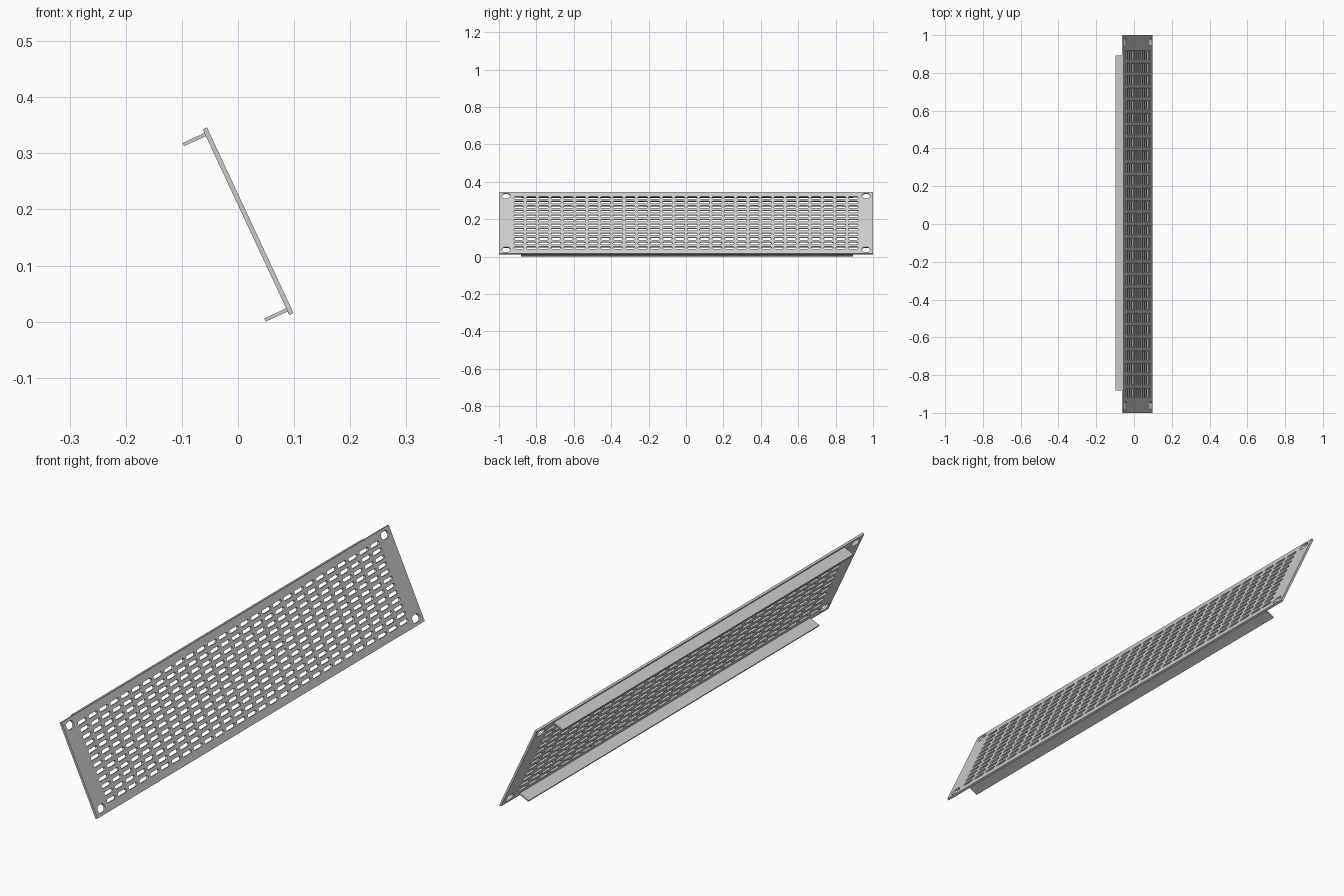
import bpy, bmesh, math
from mathutils import Matrix

if "Cube" in bpy.data.objects:
    bpy.data.objects.remove(bpy.data.objects["Cube"])

TILT = math.radians(-25)
PLACE = Matrix.Translation((0.018, 0, 0.179)) @ Matrix.Rotation(TILT, 4, 'Y')
THICK, HEIGHT = 0.0084, 0.365


def make_object(name, bm):
    bmesh.ops.recalc_face_normals(bm, faces=bm.faces)
    mesh = bpy.data.meshes.new(name)
    bm.to_mesh(mesh)
    bm.free()
    ob = bpy.data.objects.new(name, mesh)
    bpy.context.collection.objects.link(ob)
    ob.matrix_world = PLACE
    return ob


def box(name, x0, x1, y0, y1, z0, z1):
    bm = bmesh.new()
    bmesh.ops.create_cube(bm, size=1)
    for v in bm.verts:
        v.co = ((x0 + x1) / 2 + v.co.x * (x1 - x0),
                (y0 + y1) / 2 + v.co.y * (y1 - y0),
                (z0 + z1) / 2 + v.co.z * (z1 - z0))
    return make_object(name, bm)


def add_slot(bm, y, z, length, height, segs):
    """Round-ended prism running through the panel thickness."""
    r, half = height / 2, (length - height) / 2
    pts = []
    for side in (1, -1):
        for i in range(segs + 1):
            a = -math.pi / 2 + math.pi * i / segs
            pts.append((y + side * (half + r * math.cos(a)), z + side * r * math.sin(a)))
    rings = [[bm.verts.new((x, p, q)) for p, q in pts] for x in (-0.02, 0.02)]
    n = len(pts)
    bm.faces.new(rings[0])
    bm.faces.new(rings[1])
    for i in range(n):
        j = (i + 1) % n
        bm.faces.new((rings[0][i], rings[0][j], rings[1][j], rings[1][i]))


# Front panel, tilted back
panel = box("vented_panel", -THICK / 2, THICK / 2, -1, 1, -HEIGHT / 2, HEIGHT / 2)

# Cutter: vent slot grid and four oval mounting holes
bm = bmesh.new()
COLS, ROWS, PITCH_Y, PITCH_Z = 28, 12, 0.0662, 0.0268
for c in range(COLS):
    for r in range(ROWS):
        add_slot(bm, (c - (COLS - 1) / 2) * PITCH_Y, (r - (ROWS - 1) / 2) * PITCH_Z,
                 0.053, 0.0132, 6)
for sy in (-1, 1):
    for sz in (-1, 1):
        add_slot(bm, sy * 0.962, sz * 0.158, 0.044, 0.028, 12)
cutter = make_object("slot_cutter", bm)
cutter.hide_render = True

cut = panel.modifiers.new("slots", 'BOOLEAN')
cut.operation = 'DIFFERENCE'
cut.solver = 'EXACT'
cut.object = cutter
bpy.context.view_layer.objects.active = panel
bpy.ops.object.modifier_apply(modifier=cut.name)
bpy.data.objects.remove(cutter)

# Stiffening flanges behind the top and bottom edges
for name, s in (("top_flange", 1), ("bottom_flange", -1)):
    z0, z1 = sorted((s * 0.1693, s * 0.1755))
    box(name, -0.047, -THICK / 2, -0.882, 0.893, z0, z1)
